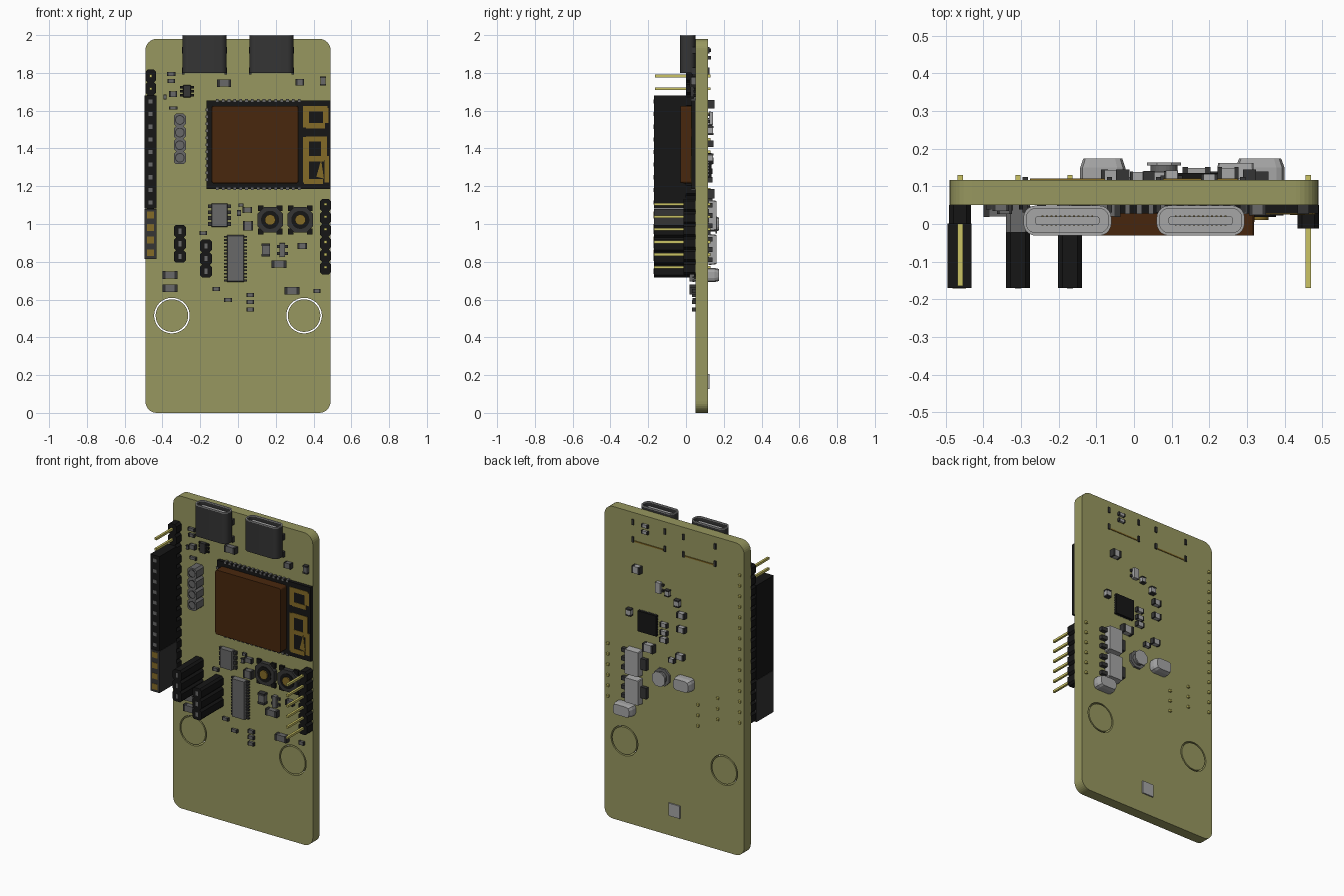
import bpy, bmesh, math
from mathutils import Vector

if "Cube" in bpy.data.objects:
    bpy.data.objects.remove(bpy.data.objects["Cube"])

FRONT, BACK = 0.05, 0.117          # y of the two board faces


def mat(name, r, g, b):
    m = bpy.data.materials.new(name)
    m.diffuse_color = (r, g, b, 1)
    m.use_nodes = True
    m.node_tree.nodes["Principled BSDF"].inputs["Base Color"].default_value = m.diffuse_color
    return m


OLIVE = mat("olive_board", .31, .31, .115)
BLACK = mat("black_plastic", .008, .008, .008)
DARK = mat("dark_metal", .035, .035, .035)
GREY = mat("grey_package", .14, .14, .14)
LIGHT = mat("light_grey", .38, .38, .38)
BROWN = mat("brown_shield", .065, .02, .004)
GOLD = mat("gold_trace", .23, .145, .02)
YELLOW = mat("yellow_pin", .6, .55, .13)


def rrect(cx, cy, w, h, r, n=5):
    pts = []
    for k, (sx, sy) in enumerate([(1, 1), (-1, 1), (-1, -1), (1, -1)]):
        for i in range(n + 1):
            a = math.pi / 2 * (k + i / n)
            pts.append((cx + sx * (w / 2 - r) + r * math.cos(a), cy + sy * (h / 2 - r) + r * math.sin(a)))
    return pts


def circle(cx, cy, r, n=24):
    return [(cx + r * math.cos(2 * math.pi * (i + .5) / n), cy + r * math.sin(2 * math.pi * (i + .5) / n)) for i in range(n)]


class Part:
    """One object made of several simple solids, each with a material slot."""
    def __init__(self, name, *mats):
        self.name, self.mats, self.bm = name, mats, bmesh.new()

    def loop(self, pts, d, axis):
        return [self.bm.verts.new((p, d, q) if axis == 'y' else (p, q, d)) for p, q in pts]

    def face(self, vs, m):
        self.bm.faces.new(vs).material_index = m

    def prism(self, pts, a, b, m=0, axis='y', taper=1):
        c = sum((Vector(p) for p in pts), Vector((0, 0))) / len(pts)
        lo = self.loop(pts, a, axis)
        hi = self.loop([c + (Vector(p) - c) * taper for p in pts], b, axis)
        self.face(lo, m)
        self.face(hi, m)
        for i in range(len(pts)):
            j = (i + 1) % len(pts)
            self.face((lo[i], lo[j], hi[j], hi[i]), m)

    def tube(self, outer, inner, a, b, m=0, axis='y'):
        rings = [self.loop(p, d, axis) for p, d in ((outer, a), (outer, b), (inner, b), (inner, a))]
        for k in range(4):
            r, s = rings[k], rings[(k + 1) % 4]
            for i in range(len(r)):
                j = (i + 1) % len(r)
                self.face((r[i], r[j], s[j], s[i]), m)

    def box(self, x, z, w, h, y0, y1, m=0):
        self.prism([(x - w/2, z - h/2), (x + w/2, z - h/2), (x + w/2, z + h/2), (x - w/2, z + h/2)], y0, y1, m)

    def done(self, smooth=False):
        bmesh.ops.recalc_face_normals(self.bm, faces=self.bm.faces)
        me = bpy.data.meshes.new(self.name)
        self.bm.to_mesh(me)
        self.bm.free()
        for m in self.mats:
            me.materials.append(m)
        ob = bpy.data.objects.new(self.name, me)
        bpy.context.collection.objects.link(ob)
        bpy.context.view_layer.objects.active = ob
        if smooth:
            ob.select_set(True)
            bpy.ops.object.shade_smooth_by_angle(angle=math.radians(35))
            ob.select_set(False)
        return ob


# board with two ring-shaped slots
p = Part("board", OLIVE)
p.prism(rrect(0, .99, .98, 1.98, .06, 8), FRONT, BACK)
board = p.done()
p = Part("ring_cutter", OLIVE)
for s in (-1, 1):
    p.tube(circle(s * .35, .515, .094, 48), circle(s * .35, .515, .086, 48), 0, .2)
cutter = p.done()
cutter.hide_render = True
mod = board.modifiers.new("ring_slots", 'BOOLEAN')
mod.operation, mod.object, mod.solver = 'DIFFERENCE', cutter, 'EXACT'
bpy.ops.object.select_all(action='DESELECT')
bpy.context.view_layer.objects.active = board
bpy.ops.object.modifier_apply(modifier=mod.name)
bpy.data.objects.remove(cutter)

# usb sockets
for side, s in (("left", -1), ("right", 1)):
    x, y = s * .177, .009
    p = Part(side + "_usb_socket", DARK, LIGHT, GOLD)
    out, inn = rrect(x, y, .234, .08, .033), rrect(x, y, .218, .064, .025)
    p.tube(out, inn, 1.80, 1.994, 0, 'z')
    p.tube(out, inn, 1.994, 2.0, 1, 'z')
    p.prism(inn, 1.802, 1.9, 1, 'z')
    p.prism(rrect(x, y, .17, .022, .005, 2), 1.9, 1.985, 1, 'z')
    for i in range(12):
        p.box(x - .066 + i * .012, 1.945, .005, .06, y - .013, y + .013, 2)
    for dx in (-.112, .112):
        for z in (1.81, 1.92):
            p.box(x + dx, z, .014, .035, .03, .125, 0)
    p.box(x, 1.80, .2, .008, BACK - .01, .121, 2)
    p.done(True)


# pin headers
PITCH = .0668

def strip(p, x, z0, n, w, y0, y1, m=0):
    c, pts = .012, []
    for i in range(n):
        a, b = z0 + i * PITCH, z0 + (i + 1) * PITCH
        pts += [(w/2 - c, a), (w/2, a + c), (w/2, b - c)]
    pts.append((w/2 - c, z0 + n * PITCH))
    p.prism([(x + u, v) for u, v in pts] + [(x - u, v) for u, v in reversed(pts)], y0, y1, m)


def pins(p, x, z0, n, y0, m):
    for i in range(n):
        p.box(x, z0 + (i + .5) * PITCH, .014, .014, y0, .13, m)


p = Part("left_header", BLACK, YELLOW)
strip(p, -.462, .815, 15, .058, 0, FRONT)
pins(p, -.462, .815, 15, -.165, 1)
p.done()
p = Part("left_socket_long", BLACK, GREY)
p.box(-.464, 1.381, .064, .6, -.17, .001)
for i in range(9):
    p.box(-.464, 1.114 + i * PITCH, .022, .022, -.1715, -.16, 1)
p.done()
p = Part("left_socket_short", DARK, GOLD)
p.box(-.464, .947, .064, .264, -.17, .001)
for i in range(4):
    p.box(-.464, .848 + i * PITCH, .036, .036, -.1715, -.16, 1)
p.done()
p = Part("right_header", BLACK, YELLOW)
strip(p, .463, .732, 6, .058, -.012, FRONT)
pins(p, .463, .738, 6, -.17, 1)
p.done()
for name, x, z in (("outer", -.308, .795), ("inner", -.17, .717)):
    p = Part(name + "_three_pin_socket", BLACK, GREY, YELLOW)
    strip(p, x, z, 3, .064, -.17, FRONT)
    pins(p, x, z, 3, .03, 2)
    for i in range(3):
        p.box(x, z + (i + .5) * PITCH, .016, .028, -.1715, -.16, 1)
    p.done()
p = Part("four_way_connector", GREY, DARK)
strip(p, -.308, 1.317, 4, .064, -.022, FRONT)
for i in range(4):
    c = (-.308, 1.317 + (i + .5) * PITCH)
    p.tube(circle(*c, .026, 16), circle(*c, .021, 16), -.024, -.02, 1)
p.done()

# wireless module: carrier with edge pads, shield and antenna trace
p = Part("module_carrier", BLACK, GREY)
p.box(.162, 1.42, .656, .47, .028, FRONT)
for i in range(15):
    for z in (1.186, 1.654):
        p.box(-.11 + i * .031, z, .014, .014, .026, FRONT, 1)
for i in range(11):
    p.box(-.165, 1.235 + i * .037, .014, .014, .026, FRONT, 1)
p.done()
p = Part("module_shield", BROWN)
p.prism(rrect(.09, 1.42, .46, .41, .012, 3), .03, -.03, taper=.995)
p.done()
p = Part("antenna_trace", GOLD)
for x, z, w, h in ((.41, 1.61, .13, .028), (.36, 1.56, .03, .1), (.465, 1.575, .03, .08), (.41, 1.52, .1, .028),
                   (.415, 1.45, .11, .028), (.455, 1.40, .03, .12), (.36, 1.39, .03, .14), (.405, 1.345, .1, .028),
                   (.36, 1.28, .03, .12), (.47, 1.29, .025, .14), (.40, 1.225, .1, .028)):
    p.box(x, z, w, h, .0255, .03)
p.prism([(.415, 1.25), (.455, 1.24), (.44, 1.34)], .0245, .03)
p.done()

# push buttons
for side, x in (("left", .17), ("right", .33)):
    p = Part(side + "_push_button", DARK, BLACK, GOLD)
    p.prism(rrect(x, 1.022, .135, .135, .035, 1), FRONT, .022)
    for sx in (-1, 1):
        for sz in (-1, 1):
            p.box(x + sx * .05, 1.022 + sz * .062, .03, .03, .035, FRONT, 1)
    p.prism(circle(x, 1.022, .048), .03, .018, 1)
    p.prism(circle(x, 1.022, .028), .03, .010, 2)
    p.done(True)


# leaded chips: n leads on each long side
def chip(name, x, z, w, h, n, reach, height, face, out, mats, lead=.014):
    p = Part(name, *mats)
    p.prism(rrect(x, z, w, h, .002, 1), face + out * .004, face + out * height, 0, taper=.96)
    for s in (-1, 1):
        for i in range(n):
            zz = z - h/2 + h * (i + .5) / n
            p.box(x + s * (w/2 + reach/2 - .004), zz, reach + .008, lead, face, face + out * height * .45, 1)
    p.done()


chip("memory_chip", -.098, 1.047, .085, .125, 4, .018, .034, FRONT, -1, (GREY, DARK), .02)
chip("bridge_chip", -.013, .817, .09, .25, 14, .016, .032, FRONT, -1, (GREY, DARK), .009)
chip("protection_chip", -.27, 1.703, .04, .065, 3, .016, .025, FRONT, -1, (DARK, BLACK), .012)
chip("front_transistor", .235, .862, .03, .075, 2, .014, .025, FRONT, -1, (GREY, DARK), .016)
chip("back_small_transistor", .1, 1.56, .035, .07, 2, .012, .025, BACK, 1, (LIGHT, DARK), .014)

# power regulators with a wide tab
for name, z in (("upper", 1.045), ("lower", .865)):
    p = Part(name + "_regulator", LIGHT, DARK)
    p.prism(rrect(.27, z, .1, .165, .004, 1), BACK + .003, .162, taper=.94)
    for i in (-1, 0, 1):
        p.box(.335, z + i * .055, .045, .024, BACK, .14, 1)
    p.box(.205, z, .045, .07, BACK, .14, 1)
    p.done()

# flat controller chip with edge pads
p = Part("flat_controller", BLACK, GREY)
p.box(.18, 1.31, .13, .13, BACK, .135)
for i in range(7):
    t = -.048 + i * .016
    for s in (-1, 1):
        p.box(.18 + t, 1.31 + s * .064, .008, .006, BACK, .121, 1)
        p.box(.18 + s * .064, 1.31 + t, .006, .008, BACK, .121, 1)
p.done()

# large capacitors, coil and square pad on the back
for name, x, z, w, h in (("lower", .335, .73, .13, .075), ("middle", -.083, 1.0, .12, .08)):
    p = Part(name + "_large_capacitor", LIGHT, GREY)
    p.prism(rrect(x, z, w, h, .022, 2), BACK, .15)
    p.prism(rrect(x, z, w, h, .022, 2), .15, .174, taper=.86)
    p.done()
p = Part("coil", GREY, LIGHT)
p.prism(rrect(.08, .995, .105, .105, .03, 1), BACK, .13)
p.prism(circle(.08, .995, .036), .13, .158)
p.prism(rrect(.08, .995, .09, .09, .026, 1), .156, .164, 1)
p.done()
p = Part("square_pad", LIGHT)
p.box(-.003, .167, .08, .08, BACK, .125)
p.done()

# two-terminal chips: x, z, width, height
front_chips = [
    (-.354, 1.794, .045, .02), (-.354, 1.757, .04, .02), (-.344, 1.688, .04, .03), (-.344, 1.614, .045, .018),
    (-.386, 1.672, .015, .025), (-.074, 1.746, .075, .04), (.328, 1.751, .045, .035), (.45, 1.757, .03, .05),
    (.016, 1.1, .025, .018), (.005, 1.058, .02, .03), (.05, 1.074, .05, .03), (.053, .99, .055, .05),
    (.148, .862, .045, .07), (.34, .883, .05, .033), (.217, .788, .08, .04), (-.185, .952, .04, .02),
    (-.36, .73, .08, .04), (-.36, .66, .08, .04), (-.116, .656, .04, .02), (-.053, .598, .04, .02),
    (.065, .624, .04, .022), (.065, .587, .04, .022), (.065, .547, .04, .022), (.285, .646, .08, .04),
    (.418, .646, .035, .022)]
back_chips = [
    (.166, 1.16, .075, .05), (.25, 1.635, .055, .045), (.04, 1.54, .03, .04), (-.03, 1.495, .035, .045),
    (-.06, 1.425, .055, .035), (-.06, 1.335, .055, .035), (.065, 1.33, .05, .028), (.065, 1.28, .05, .028),
    (.065, 1.235, .05, .03), (.307, 1.35, .035, .045), (-.052, 1.16, .055, .035), (.01, 1.12, .04, .028),
    (.2, 1.92, .045, .02), (.2, 1.88, .045, .02)]
for label, chips, face, out, body in (("front", front_chips, FRONT, -1, GREY), ("back", back_chips, BACK, 1, LIGHT)):
    for k, (x, z, w, h) in enumerate(chips):
        p = Part(f"{label}_small_chip_{k + 1}", body, DARK)
        t = min(.034, .8 * min(w, h))
        p.box(x, z, w * .96, h * .96, face, face + out * t * .95)
        for s in (-1, 1):
            if w >= h:
                p.box(x + s * w * .4, z, w * .2, h, face, face + out * t, 1)
            else:
                p.box(x, z + s * h * .4, w, h * .2, face, face + out * t, 1)
        p.done()
